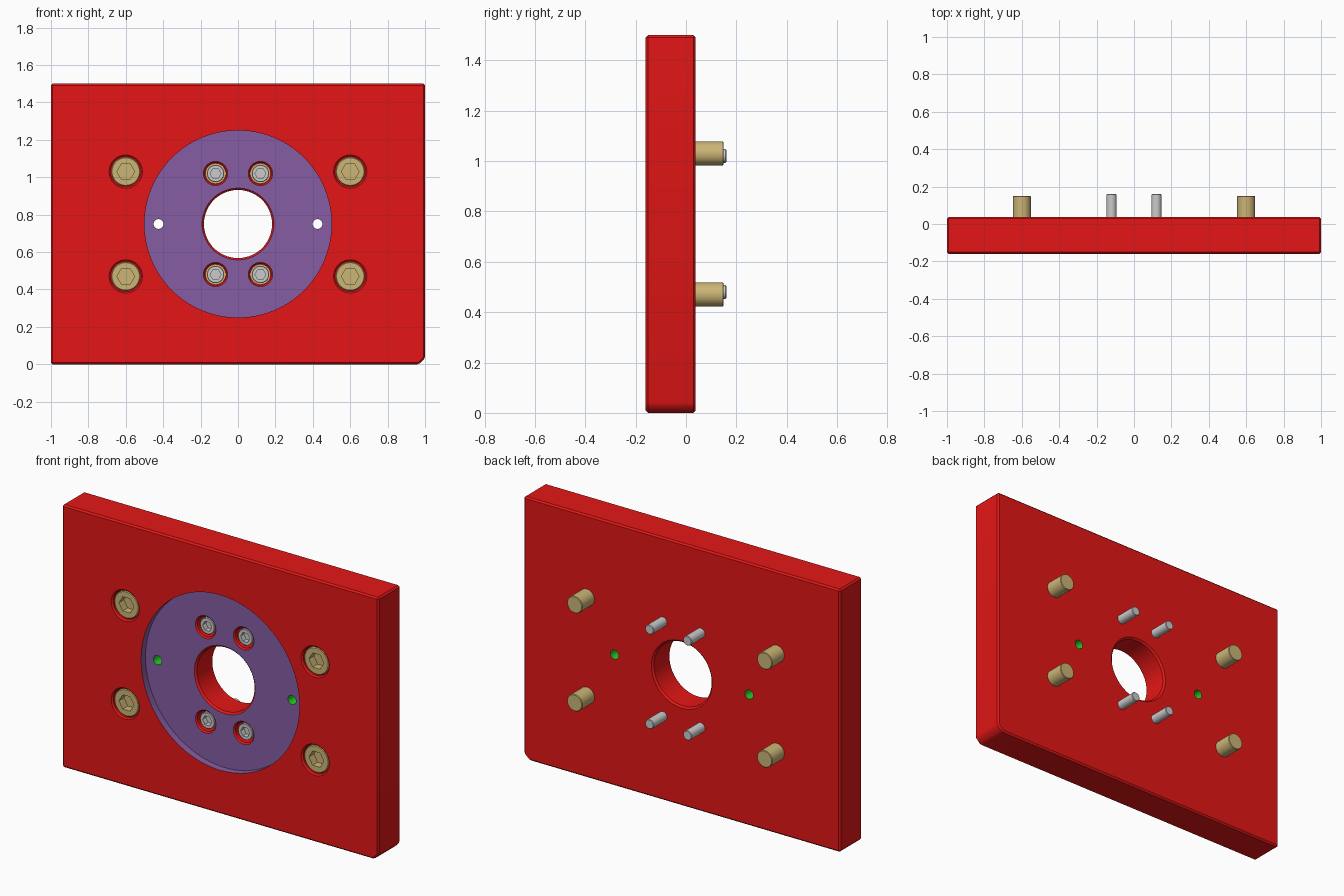
import bpy, bmesh, math

if "Cube" in bpy.data.objects:
    bpy.data.objects.remove(bpy.data.objects["Cube"])

FRONT, BACK, FLOOR, CZ = -0.16, 0.038, -0.12, 0.75   # plate faces, recess floor, centre height


def material(name, rgb):
    m = bpy.data.materials.new(name)
    m.diffuse_color = (*rgb, 1)
    m.use_nodes = True
    m.node_tree.nodes["Principled BSDF"].inputs["Base Color"].default_value = m.diffuse_color
    return m


RED = material("red", (0.78, 0.008, 0.008))
PURPLE = material("purple", (0.24, 0.11, 0.37))
GREEN = material("green", (0.02, 0.6, 0.02))
BRASS = material("brass", (0.6, 0.46, 0.18))
PLATE_MATS = [RED, PURPLE, GREEN]


def finish(name, bm, mats, index=0):
    bmesh.ops.recalc_face_normals(bm, faces=bm.faces)
    for f in bm.faces:
        f.material_index = index
        f.smooth = True
    me = bpy.data.meshes.new(name)
    bm.to_mesh(me)
    bm.free()
    for m in mats:
        me.materials.append(m)
    me.set_sharp_from_angle(angle=math.radians(30))
    ob = bpy.data.objects.new(name, me)
    bpy.context.collection.objects.link(ob)
    return ob


def lathe(name, profile, x, z, mats=(), index=0, n=48, closed=False):
    """Revolve (radius, y[, 'hex']) points around a y-parallel axis through x, z."""
    bm = bmesh.new()
    rings = []
    for r, y, *hexa in profile:
        ring = []
        for i in range(n):
            t = 2 * math.pi * i / n
            q = r
            if hexa:
                q = r * math.cos(math.pi / 6) / math.cos(t % (math.pi / 3) - math.pi / 6)
            ring.append(bm.verts.new((x + q * math.cos(t), y, z + q * math.sin(t))))
        rings.append(ring)
    pairs = list(zip(rings, rings[1:]))
    if closed:
        pairs.append((rings[-1], rings[0]))
    else:
        bm.faces.new(rings[0])
        bm.faces.new(rings[-1])
    for a, b in pairs:
        for i in range(n):
            j = (i + 1) % n
            bm.faces.new((a[i], a[j], b[j], b[i]))
    return finish(name, bm, mats, index)


# Plate with one cut corner and a fine chamfer all round
bm = bmesh.new()
outline = [(-1, 0), (0.968, 0), (1, 0.032), (1, 1.5), (-1, 1.5)]
face = bm.faces.new([bm.verts.new((x, FRONT, z)) for x, z in outline])
ext = bmesh.ops.extrude_face_region(bm, geom=[face])
bmesh.ops.translate(bm, vec=(0, BACK - FRONT, 0),
                    verts=[v for v in ext["geom"] if isinstance(v, bmesh.types.BMVert)])
bmesh.ops.recalc_face_normals(bm, faces=bm.faces)
bmesh.ops.bevel(bm, geom=bm.edges[:], offset=0.009, segments=1, affect='EDGES')
plate = finish("mounting_plate", bm, PLATE_MATS)

# Cutters: round recess, then the centre bore with chamfered rims
c, e = 0.01, 0.02
cutters = [
    lathe("recess_cutter", [(0.5, FRONT - e), (0.5, FLOOR)], 0, CZ, PLATE_MATS, 1, 96),
    lathe("bore_cutter", [(0.182 + c + e, FLOOR - e), (0.182 + c, FLOOR), (0.182, FLOOR + c),
                          (0.182, BACK - c), (0.182 + c, BACK), (0.182 + c + e, BACK + e)],
          0, CZ, PLATE_MATS, 0, 96),
]
# Dowel holes through the recess floor
for s in (-1, 1):
    cutters.append(lathe("dowel_cutter", [(0.026, FLOOR - e), (0.026, BACK + e)],
                         s * 0.425, CZ, PLATE_MATS, 2, 32))


def socket_screw(name, x, z, r, h, shank, top, tip, hexr, depth, mats):
    """Socket head cap screw: hex socket, chamfered head, shank out of the back."""
    k = 0.06 * r
    lathe(name, [(hexr, top + depth, 1), (hexr, top, 1), (r - k, top), (r, top + k),
                 (r, top + h), (shank, top + h), (shank, tip - 0.003), (shank - 0.003, tip)],
          x, z, mats)


def counterbore(x, z, r, y0, y1):
    k = 0.008
    cutters.append(lathe("counterbore_cutter", [(r + k + e, y0 - e), (r + k, y0), (r, y0 + k), (r, y1)],
                         x, z, PLATE_MATS, 0))


# Four large brass screws and four small grey screws, mirrored both ways
for sx in (-1, 1):
    for sz in (-1, 1):
        x, z = sx * 0.6, CZ + sz * 0.28
        counterbore(x, z, 0.081, FRONT, -0.05)
        socket_screw("brass_screw", x, z, 0.078, 0.1, 0.048, -0.15, 0.149, 0.047, 0.045, [BRASS])

        x, z = sx * 0.12, CZ + sz * 0.27
        counterbore(x, z, 0.057, FLOOR, -0.035)
        socket_screw("small_screw", x, z, 0.046, 0.06, 0.027, -0.107, 0.16, 0.029, 0.03, [])
        lathe("washer", [(0.028, -0.047), (0.055, -0.047), (0.055, -0.036), (0.028, -0.036)],
              x, z, [BRASS], closed=True)

# Cut the plate, bake the result and drop the cutters
for cut in cutters:
    cut.hide_render = True
    mod = plate.modifiers.new("cut", 'BOOLEAN')
    mod.operation, mod.solver, mod.object = 'DIFFERENCE', 'EXACT', cut
bpy.context.view_layer.update()
baked = bpy.data.meshes.new_from_object(plate.evaluated_get(bpy.context.evaluated_depsgraph_get()))
plate.modifiers.clear()
plate.data = baked
for f in baked.polygons:
    f.use_smooth = True
baked.set_sharp_from_angle(angle=math.radians(30))
for cut in cutters:
    bpy.data.objects.remove(cut)
